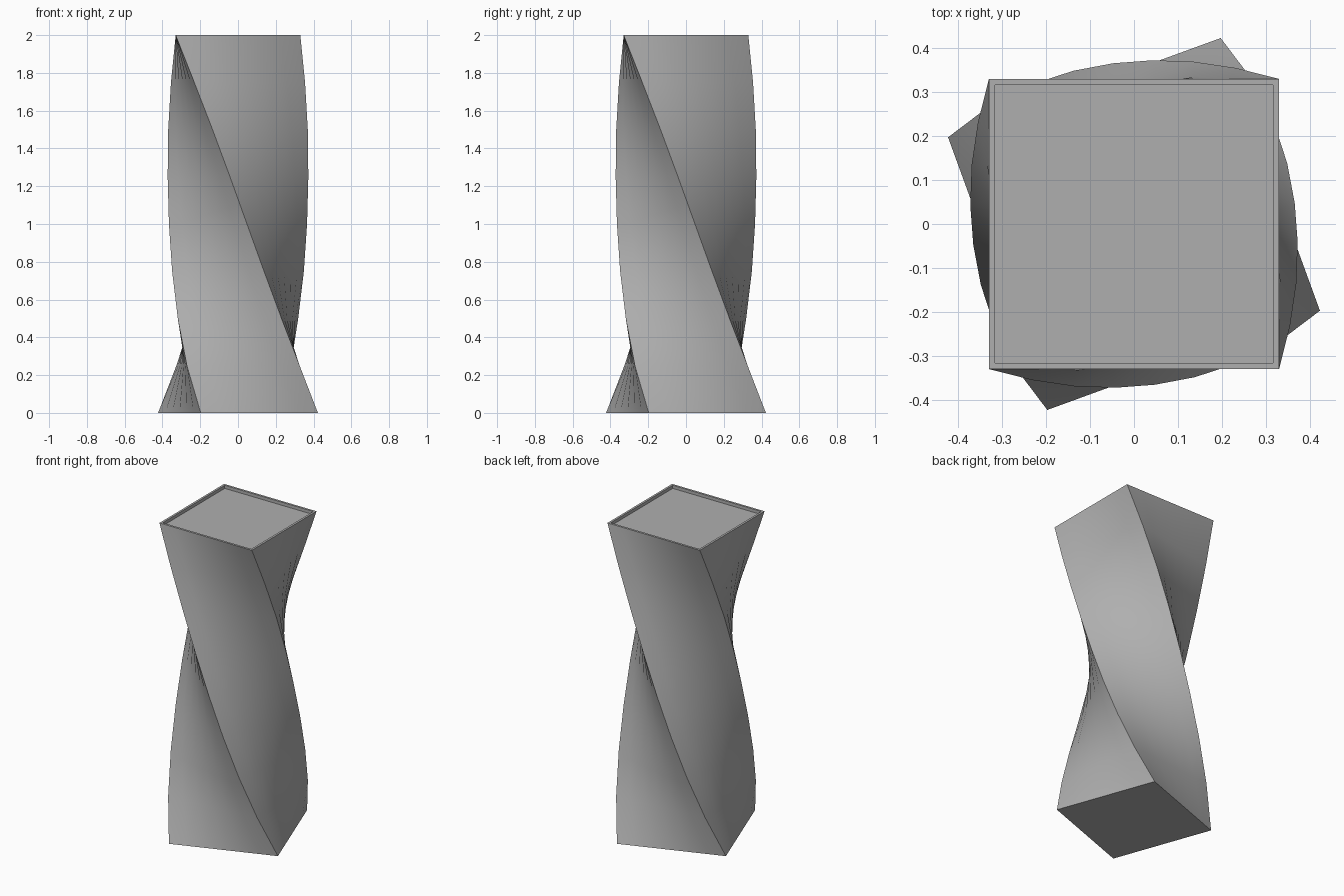
import bpy, bmesh, math

if "Cube" in bpy.data.objects:
    bpy.data.objects.remove(bpy.data.objects["Cube"])

HALF, HEIGHT, RINGS, COLS = 0.33, 2.0, 8, 6
TWIST, WAIST = math.radians(110), 0.21


def square(half):
    """Points around a square, counter-clockwise, COLS per side."""
    pts = []
    for side in range(4):
        c, s = round(math.cos(side * math.pi / 2)), round(math.sin(side * math.pi / 2))
        for i in range(COLS):
            x, y = -half + 2 * half * i / COLS, -half
            pts.append((c * x - s * y, s * x + c * y))
    return pts


def add_ring(bm, half, z, angle=0.0):
    c, s = math.cos(angle), math.sin(angle)
    return [bm.verts.new((c * x - s * y, s * x + c * y, z)) for x, y in square(half)]


def bridge(bm, a, b):
    n = len(a)
    for i in range(n):
        j = (i + 1) % n
        bm.faces.new((a[i], a[j], b[j], b[i]))


bm = bmesh.new()
rings = []
# twisted, waisted shaft from the bottom up
for k in range(RINGS + 1):
    t = 1 - k / RINGS
    scale = 1 - WAIST * 4 * t * (1 - t)
    rings.append(add_ring(bm, HALF * scale, HEIGHT * k / RINGS, TWIST * t ** 1.07))
# thin rim and shallow recess in the top
rings.append(add_ring(bm, HALF - 0.014, HEIGHT))
rings.append(add_ring(bm, HALF - 0.014, HEIGHT - 0.02))
for a, b in zip(rings, rings[1:]):
    bridge(bm, a, b)
bm.faces.new(rings[0][::-1])
bm.faces.new(rings[-1])
bm.normal_update()

mesh = bpy.data.meshes.new("twisted_column")
bm.to_mesh(mesh)
bm.free()
column = bpy.data.objects.new("twisted_column", mesh)
bpy.context.collection.objects.link(column)

# mid-grey finish
grey = bpy.data.materials.new("mid_grey")
grey.diffuse_color = (0.43, 0.43, 0.43, 1)
grey.use_nodes = True
grey.node_tree.nodes["Principled BSDF"].inputs["Base Color"].default_value = grey.diffuse_color
mesh.materials.append(grey)

# smooth sides with crisp corners
bpy.context.view_layer.objects.active = column
column.select_set(True)
bpy.ops.object.shade_smooth_by_angle(angle=math.radians(35))
